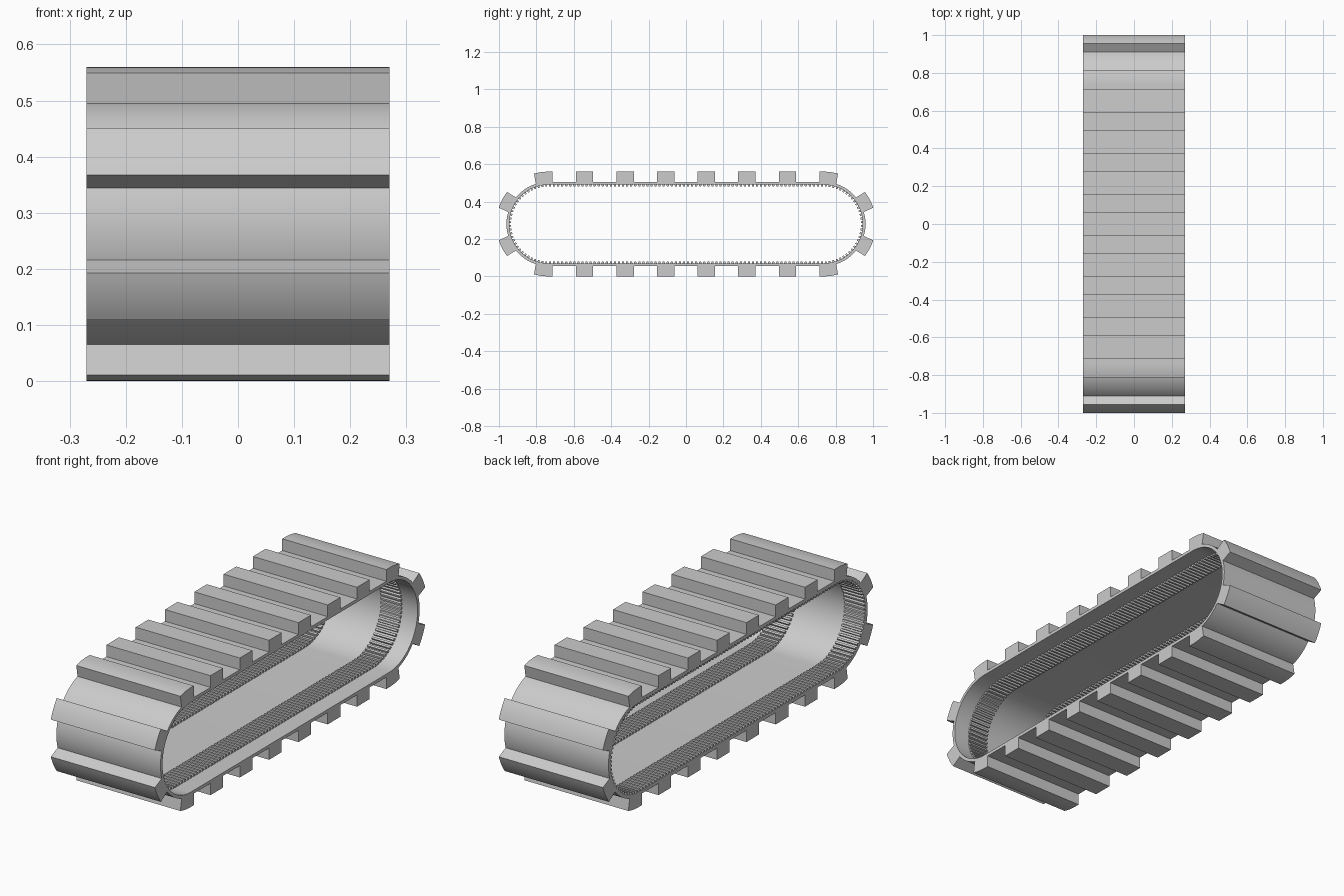
import bpy, bmesh, math

if "Cube" in bpy.data.objects:
    bpy.data.objects.remove(bpy.data.objects["Cube"])

C = 0.735        # half length of the straight run
ZC = 0.28        # height of the belt axis
PITCH_R = 0.223  # radius along which the treads are spaced
ARC = math.pi * PITCH_R
LENGTH = 4 * C + 2 * ARC
HALF_W = 0.27


def point(s, r):
    """(y, z) on the stadium path: distance s from the top middle, radius r."""
    t = (s + C) % LENGTH
    sign = 1
    if t >= 2 * C + ARC:          # second half is the first half turned round
        t -= 2 * C + ARC
        sign = -1
    if t <= 2 * C:
        y, z = t - C, r
    else:
        a = (t - 2 * C) / PITCH_R
        y, z = C + r * math.sin(a), r * math.cos(a)
    return sign * y, ZC + sign * z


def on_arc(s):
    return (s + C) % (2 * C + ARC) > 2 * C


def prism(bm, profile, x0, x1):
    """Extrude a closed (y, z) profile from x0 to x1."""
    a = [bm.verts.new((x0, y, z)) for y, z in profile]
    b = [bm.verts.new((x1, y, z)) for y, z in profile]
    n = len(a)
    bm.faces.new(a)
    bm.faces.new(b[::-1])
    for i in range(n):
        j = (i + 1) % n
        bm.faces.new((a[j], a[i], b[i], b[j]))


def finish(bm, name, smooth=True):
    bmesh.ops.recalc_face_normals(bm, faces=bm.faces[:])
    me = bpy.data.meshes.new(name)
    bm.to_mesh(me)
    bm.free()
    ob = bpy.data.objects.new(name, me)
    bpy.context.collection.objects.link(ob)
    if smooth:
        bpy.ops.object.select_all(action='DESELECT')
        ob.select_set(True)
        bpy.context.view_layer.objects.active = ob
        bpy.ops.object.shade_smooth_by_angle(angle=math.radians(25))


# Belt: closed band around the stadium path
SEG = 32
stations = [C + ARC * i / SEG for i in range(SEG + 1)]
stations += [s + 2 * C + ARC for s in stations]
bm = bmesh.new()
rings = []
for s in stations:
    (yo, zo), (yi, zi) = point(s, 0.225), point(s, 0.210)
    rings.append([bm.verts.new(p) for p in (
        (-HALF_W, yo, zo), (HALF_W, yo, zo), (HALF_W, yi, zi), (-HALF_W, yi, zi))])
for i, a in enumerate(rings):
    b = rings[(i + 1) % len(rings)]
    for k in range(4):
        m = (k + 1) % 4
        bm.faces.new((a[k], a[m], b[m], b[k]))
finish(bm, "belt")

# Treads: twenty cross bars, bent where they sit on the end curves
bm = bmesh.new()
for i in range(20):
    mid = (i + 0.5) * LENGTH / 20
    ends = []
    for side in (-1, 1):
        curved = on_arc(mid + side * 0.045)
        ends.append((mid + side * (0.0446 if curved else 0.0465),
                     mid + side * (0.038 if curved else 0.0465)))
    (b0, t0), (b1, t1) = ends
    n = 6
    base = [point(b0 + (b1 - b0) * k / n, 0.220) for k in range(n + 1)]
    top = [point(t0 + (t1 - t0) * k / n, 0.280) for k in range(n + 1)]
    prism(bm, base + top[::-1], -HALF_W, HALF_W)
finish(bm, "treads")

# Drive teeth: two ribbed strips on the inside of the belt
TEETH = 200
step = LENGTH / TEETH
for name, x0, x1 in (("edge_drive_teeth", -0.27, -0.165),
                     ("inset_drive_teeth", 0.085, 0.19)):
    bm = bmesh.new()
    for i in range(TEETH):
        s = (i + 0.5) * step
        prism(bm, [point(s - step * 0.32, 0.212), point(s - step * 0.22, 0.200),
                   point(s + step * 0.22, 0.200), point(s + step * 0.32, 0.212)], x0, x1)
    finish(bm, name, smooth=False)
